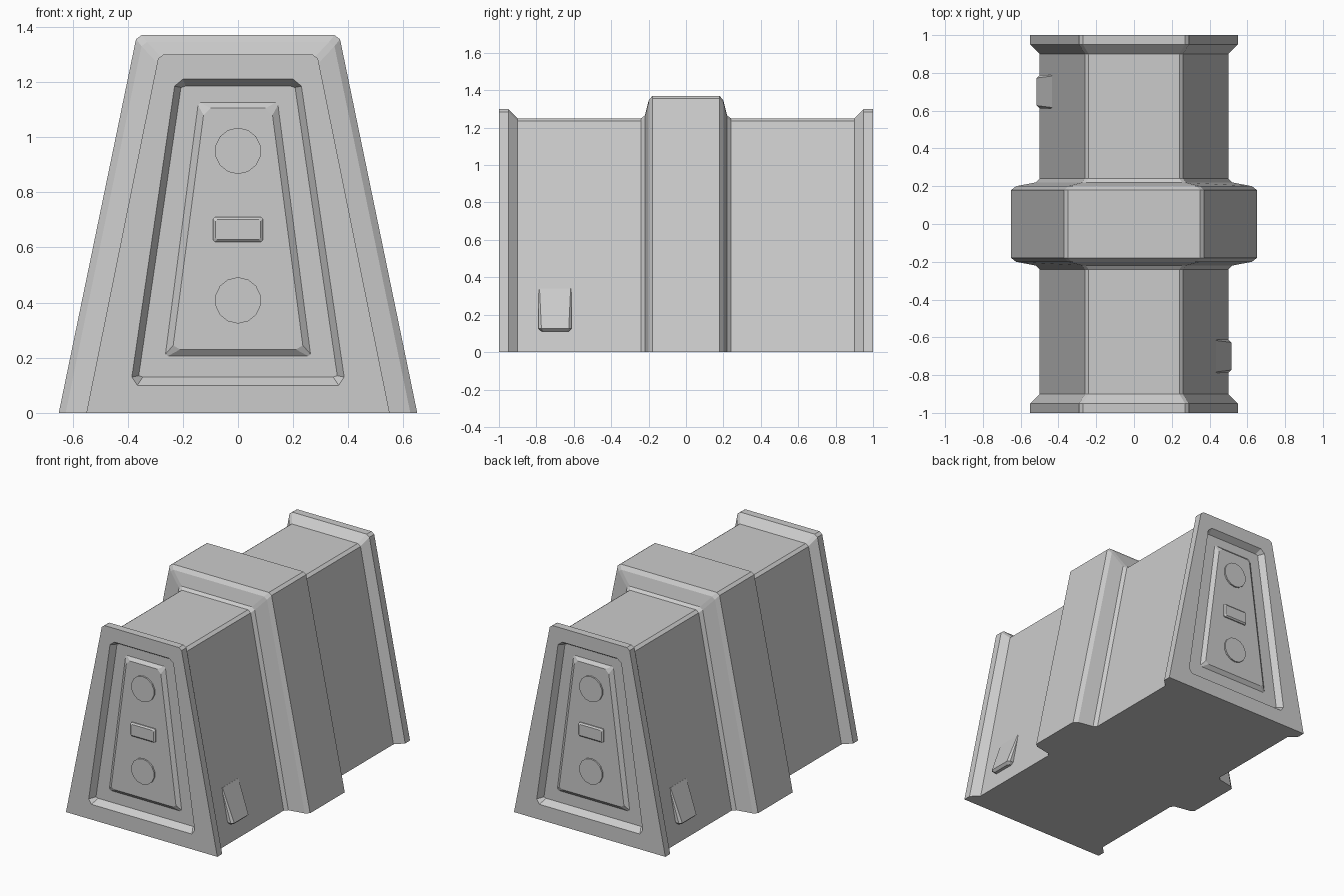
import bpy
import bmesh
from math import cos, sin, pi

if "Cube" in bpy.data.objects:
    bpy.data.objects.remove(bpy.data.objects["Cube"])


def loft(name, rings, turn=0.0):
    """Skin a list of equal-length vertex rings and cap both ends."""
    bm = bmesh.new()
    loops = [[bm.verts.new(p) for p in ring] for ring in rings]
    n = len(loops[0])
    for a, b in zip(loops, loops[1:]):
        for i in range(n):
            j = (i + 1) % n
            bm.faces.new((a[i], a[j], b[j], b[i]))
    bm.faces.new(loops[0])
    bm.faces.new(loops[-1])
    bmesh.ops.recalc_face_normals(bm, faces=bm.faces)
    mesh = bpy.data.meshes.new(name)
    bm.to_mesh(mesh)
    bm.free()
    ob = bpy.data.objects.new(name, mesh)
    ob.rotation_euler.z = turn
    bpy.context.collection.objects.link(ob)
    return ob


def ring(y, half):
    """Mirror a right-hand half profile (x, z) into a closed ring at depth y."""
    return [(x, y, z) for x, z in half] + [(-x, y, z) for x, z in reversed(half)]


def trapezoid(w, t, h):
    return [(w - 0.02, 0), (w, 0), (t, h - 0.015), (t - 0.02, h)]


# Shell: recessed end, end flange, body, wide centre band, then mirrored in y
recess_rim = [(0.365, 0.10), (0.385, 0.13), (0.23, 1.185), (0.20, 1.21)]
recess_floor = [(0.345, 0.13), (0.36, 0.135), (0.207, 1.18), (0.19, 1.185)]
flange = trapezoid(0.55, 0.29, 1.30)
body = trapezoid(0.50, 0.26, 1.25)
sections = [
    (-0.96, recess_floor), (-1.0, recess_rim), (-1.0, flange), (-0.95, flange),
    (-0.90, body), (-0.24, body),
    (-0.22, trapezoid(0.52, 0.275, 1.265)),
    (-0.20, trapezoid(0.625, 0.35, 1.345)),
    (-0.18, trapezoid(0.65, 0.37, 1.37)),
]
sections += [(-y, p) for y, p in reversed(sections)]
loft("crate_shell", [ring(y, p) for y, p in sections])

panel_base = [(0.265, 0.20), (0.27, 0.205), (0.15, 1.125), (0.145, 1.13)]
panel_face = [(0.21, 0.23), (0.235, 0.245), (0.125, 1.08), (0.10, 1.105)]


def button_outline(inset):
    w, lo, hi = 0.09 - inset, 0.62 + inset, 0.71 - inset
    return [(w - 0.006, lo), (w, lo + 0.006), (w, hi - 0.006), (w - 0.006, hi)]


def disc_ring(y, zc, r=0.084, n=14):
    return [(r * sin(2 * pi * i / n), y, zc + r * cos(2 * pi * i / n)) for i in range(n)]


def clip_ring(z, half, x_in, x_out, c):
    y = -0.70
    return [(x_in, y - half, z), (x_out - c, y - half, z), (x_out, y - half + c, z),
            (x_out, y + half - c, z), (x_out - c, y + half, z), (x_in, y + half, z)]


# Details repeated on both ends by a half turn
for side, turn in (("front", 0.0), ("back", pi)):
    loft(side + "_panel", [ring(-0.955, panel_base), ring(-0.98, panel_face)], turn)
    for label, zc in (("upper", 0.95), ("lower", 0.408)):
        loft(f"{side}_{label}_disc", [disc_ring(-0.97, zc), disc_ring(-0.99, zc)], turn)
    loft(side + "_button", [ring(-0.97, button_outline(0)),
                            ring(-0.987, button_outline(0)),
                            ring(-0.995, button_outline(0.009))], turn)
    # Wedge-shaped side clip
    loft(side + "_side_clip", [clip_ring(0.11, 0.072, 0.42, 0.50, 0.012),
                               clip_ring(0.125, 0.088, 0.42, 0.515, 0.015),
                               clip_ring(0.34, 0.088, 0.42, 0.435, 0.005)], turn)
